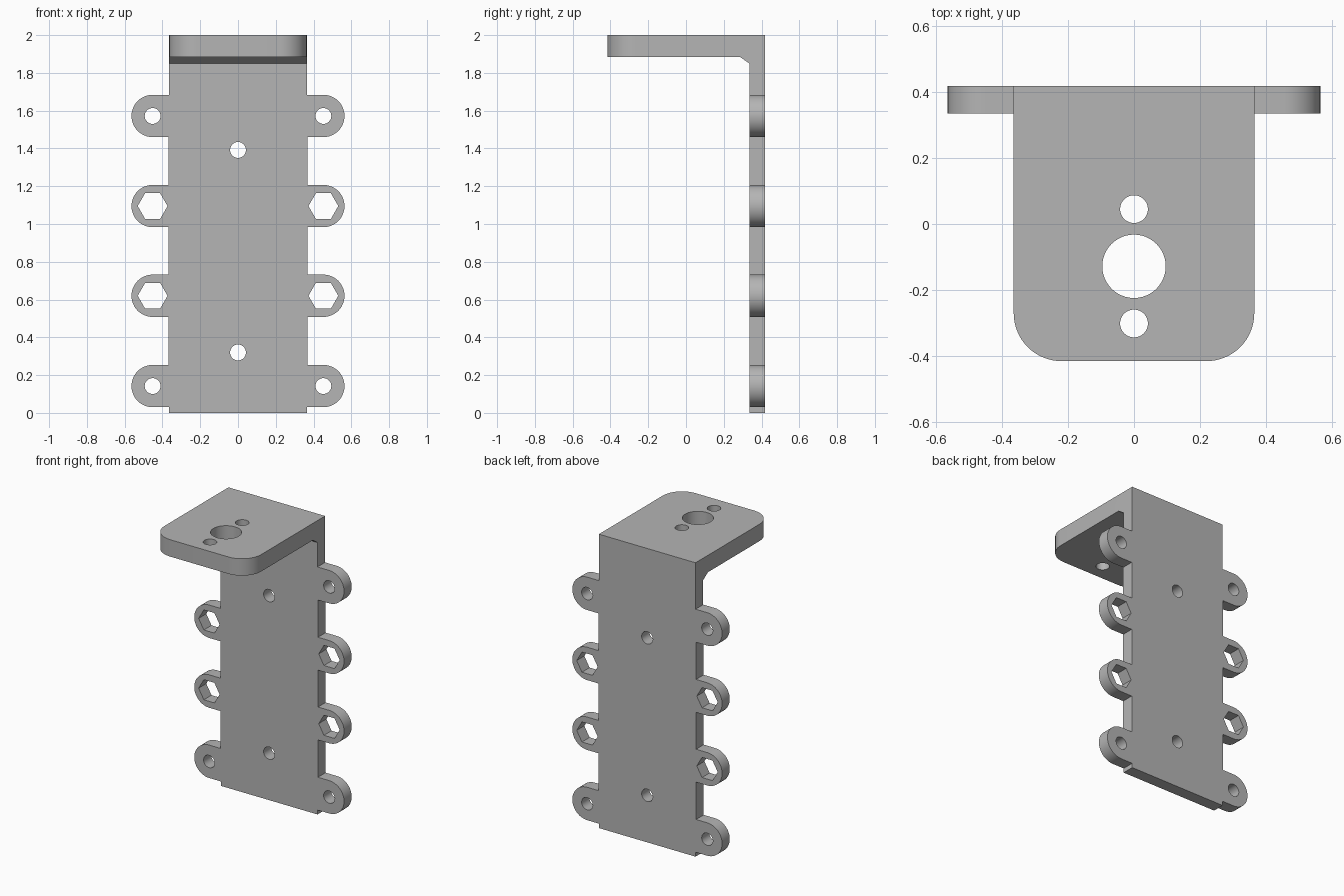
import bpy
import bmesh
from math import cos, sin, pi, radians
from mathutils import Vector

if "Cube" in bpy.data.objects:
    bpy.data.objects.remove(bpy.data.objects["Cube"], do_unlink=True)

HALF, WIDE = 0.364, 0.368           # half widths of the shelf and the plate
FRONT, BACK = 0.335, 0.417          # plate faces along y
SHELF_FRONT, SHELF_LOW, TOP = -0.415, 1.885, 2.0
TAB_X, TAB_R = 0.452, 0.112
TAB_HEIGHTS = (0.142, 0.62, 1.095, 1.572)
BOLT_R, HEX_R, SHAFT_R = 0.042, 0.079, 0.096

grey = bpy.data.materials.new("grey")
grey.use_nodes = True
COLOUR = (0.46, 0.46, 0.46, 1)
grey.diffuse_color = COLOUR
grey.node_tree.nodes["Principled BSDF"].inputs["Base Color"].default_value = COLOUR


def arc(cx, cy, r, start, end, steps):
    angles = [radians(start + (end - start) * i / steps) for i in range(steps + 1)]
    return [(cx + r * cos(a), cy + r * sin(a)) for a in angles]


def ring(cx, cy, r, sides):
    return arc(cx, cy, r, 0, 360, sides)[:-1]


def prism(name, outline, axis, low, high):
    """Extrude a 2D outline along x, y or z between two levels."""
    place = {"x": lambda a, b, d: (d, a, b),
             "y": lambda a, b, d: (a, d, b),
             "z": lambda a, b, d: (a, b, d)}[axis]
    bm = bmesh.new()
    face = bm.faces.new([bm.verts.new(place(a, b, low)) for a, b in outline])
    made = bmesh.ops.extrude_face_region(bm, geom=[face])["geom"]
    moved = [v for v in made if isinstance(v, bmesh.types.BMVert)]
    bmesh.ops.translate(bm, verts=moved, vec=Vector(place(0, 0, high - low)))
    bmesh.ops.recalc_face_normals(bm, faces=bm.faces)
    mesh = bpy.data.meshes.new(name)
    bm.to_mesh(mesh)
    bm.free()
    mesh.materials.append(grey)
    obj = bpy.data.objects.new(name, mesh)
    bpy.context.collection.objects.link(obj)
    return obj


def combine(target, tool, operation):
    mod = target.modifiers.new(operation.lower(), "BOOLEAN")
    mod.operation, mod.solver, mod.object = operation, "EXACT", tool
    bpy.context.view_layer.objects.active = target
    bpy.ops.object.modifier_apply(modifier=mod.name)
    bpy.data.objects.remove(tool, do_unlink=True)


# Back plate with four rounded tabs down each side
side = [(HALF, 0), (HALF, TAB_HEIGHTS[0] - TAB_R)]
for z in TAB_HEIGHTS:
    side += [(WIDE, z - TAB_R)] if z != TAB_HEIGHTS[0] else []
    side += arc(TAB_X, z, TAB_R, -90, 90, 24)
    side += [(WIDE, z + TAB_R)] if z != TAB_HEIGHTS[-1] else []
side += [(HALF, TAB_HEIGHTS[-1] + TAB_R), (HALF, TOP)]
bracket = prism("bracket", side + [(-x, z) for x, z in reversed(side)],
                "y", FRONT, BACK)

# Top shelf with rounded front corners
CORNER = 0.145
corner = arc(HALF - CORNER, SHELF_FRONT + CORNER, CORNER, -90, 0, 16)
half_shelf = corner + [(HALF, BACK)]
shelf = prism("shelf", half_shelf + [(-x, y) for x, y in reversed(half_shelf)],
              "z", SHELF_LOW, TOP)
combine(bracket, shelf, "UNION")

# Sloped web in the inner corner
web = prism("corner_web", [(0.285, SHELF_LOW), (0.285, 1.93), (0.37, 1.93),
                           (0.37, 1.85), (FRONT, 1.85)], "x", -HALF, HALF)
combine(bracket, web, "UNION")

# Holes through the plate: round and hexagonal in the tabs, two on the centre line
holes = [(0, z, BOLT_R, 32) for z in (0.32, 1.392)]
for i, z in enumerate(TAB_HEIGHTS):
    shape = (HEX_R, 6) if i in (1, 2) else (BOLT_R, 32)
    holes += [(s * TAB_X, z, *shape) for s in (-1, 1)]
for x, z, r, sides in holes:
    combine(bracket, prism("plate_hole", ring(x, z, r, sides), "y", 0.2, 0.6),
            "DIFFERENCE")

# Shaft hole and two bolt holes through the shelf
for y, r in ((0.045, BOLT_R), (-0.128, SHAFT_R), (-0.301, BOLT_R)):
    combine(bracket, prism("shelf_hole", ring(0, y, r, 48), "z", 1.8, 2.1),
            "DIFFERENCE")

bpy.ops.object.select_all(action="DESELECT")
bracket.select_set(True)
bpy.context.view_layer.objects.active = bracket
bpy.ops.object.shade_smooth_by_angle(angle=radians(30))
